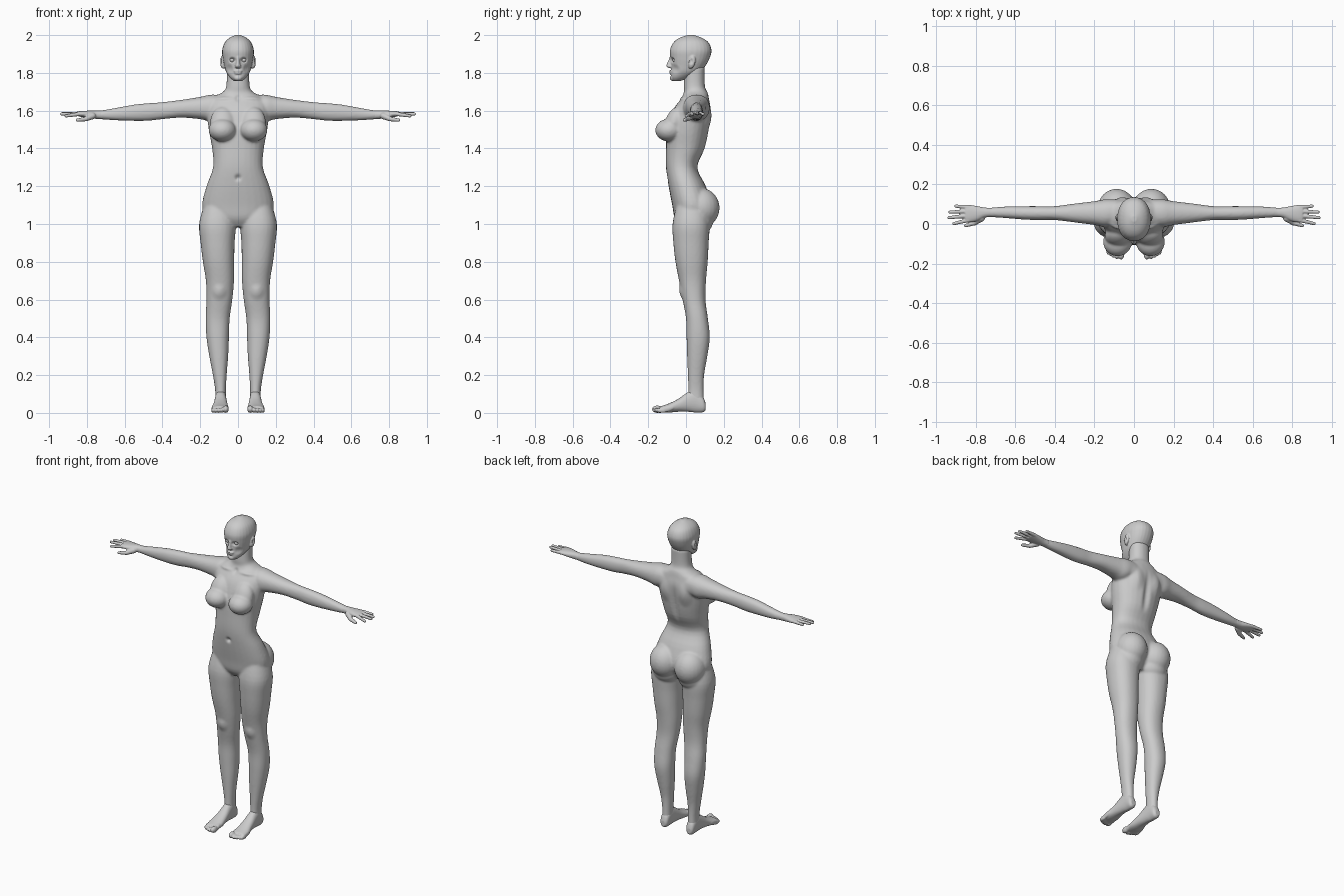
import bpy, bmesh, math
from mathutils import Vector, Matrix

AXES = {'x': (0, 1, 2), 'y': (1, 0, 2), 'z': (2, 0, 1)}


def catmull(p0, p1, p2, p3, t):
    return [b + .5 * t * (c - a + t * (2*a - 5*b + 4*c - d + t * (3*(b - c) + d - a)))
            for a, b, c, d in zip(p0, p1, p2, p3)]


def loft(bm, axis, rows, mirror=True, n=28, power=2.2, steps=4):
    """Skin rounded sections; each row is (position, a_min, a_max, b_min, b_max)."""
    fine = []
    for i in range(len(rows) - 1):
        q = [rows[max(i-1, 0)], rows[i], rows[i+1], rows[min(i+2, len(rows)-1)]]
        fine += [catmull(*q, k / steps) for k in range(steps)]
    fine.append(rows[-1])
    ia, i1, i2 = AXES[axis]
    for s in ((1, -1) if mirror else (1,)):
        rings = []
        for t, a0, a1, b0, b1 in fine:
            ring = []
            for k in range(n):
                w = 2 * math.pi * k / n
                c, d = math.cos(w), math.sin(w)
                p = [0, 0, 0]
                p[ia] = t
                p[i1] = (a0+a1)/2 + (a1-a0)/2 * math.copysign(abs(c)**(2/power), c)
                p[i2] = (b0+b1)/2 + (b1-b0)/2 * math.copysign(abs(d)**(2/power), d)
                ring.append(bm.verts.new((p[0] * s, p[1], p[2])))
            rings.append(ring)
        for r, q in zip(rings, rings[1:]):
            for k in range(n):
                bm.faces.new((r[k], r[(k+1) % n], q[(k+1) % n], q[k]))
        bm.faces.new(rings[0][::-1])
        bm.faces.new(rings[-1])


def blob(bm, c, r, tilt=0, mirror=True):
    """Ellipsoid, tilted about x."""
    for s in ((1, -1) if mirror else (1,)):
        m = (Matrix.Translation((c[0]*s, c[1], c[2])) @ Matrix.Rotation(tilt, 4, 'X')
             @ Matrix.Diagonal((*r, 1)))
        bmesh.ops.create_uvsphere(bm, u_segments=24, v_segments=16, radius=1, matrix=m)


def digit(bm, a, b, r0, r1):
    """Finger: a chain of overlapping balls."""
    a, b = Vector(a), Vector(b)
    for k in range(17):
        t = k / 16
        r = r0 + (r1 - r0) * t
        bmesh.ops.create_icosphere(bm, subdivisions=2, radius=r,
                                   matrix=Matrix.Translation(a.lerp(b, t)))


def finish(bm, name, voxel, smooth, pushes=()):
    """Fuse the volumes into one skin, push in details, and smooth."""
    bmesh.ops.recalc_face_normals(bm, faces=bm.faces)
    me = bpy.data.meshes.new(name)
    bm.to_mesh(me)
    bm.free()
    ob = bpy.data.objects.new(name, me)
    bpy.context.collection.objects.link(ob)
    mod = ob.modifiers.new("fuse", 'REMESH')
    mod.mode, mod.voxel_size = 'VOXEL', voxel
    dg = bpy.context.evaluated_depsgraph_get()
    ob.data = bpy.data.meshes.new_from_object(ob.evaluated_get(dg))
    ob.modifiers.clear()
    for c, rad, off in pushes:
        for s in ((1, -1) if c[0] else (1,)):
            for v in ob.data.vertices:
                d = sum(((p - q) / r)**2 for p, q, r in zip(v.co, (c[0]*s, c[1], c[2]), rad))
                if d < 1:
                    v.co += Vector((off[0]*s, off[1], off[2])) * (1 - d)**2
    sm = ob.modifiers.new("smooth", 'SMOOTH')
    sm.factor, sm.iterations = .5, smooth
    for p in ob.data.polygons:
        p.use_smooth = True
    return ob


def mirrored(ob, name):
    me = ob.data.copy()
    me.transform(Matrix.Scale(-1, 4, (1, 0, 0)))
    me.flip_normals()
    o = bpy.data.objects.new(name, me)
    bpy.context.collection.objects.link(o)
    m = o.modifiers.new("smooth", 'SMOOTH')
    m.factor, m.iterations = .5, ob.modifiers[0].iterations


# body: trunk and neck
bm = bmesh.new()
loft(bm, 'z', [(.985, -.07, .07, -.03, .08), (1.03, -.165, .165, -.06, .11),
               (1.1, -.19, .19, -.073, .135), (1.2, -.167, .167, -.092, .105),
               (1.3, -.132, .132, -.106, .06), (1.4, -.137, .137, -.106, .1),
               (1.5, -.155, .155, -.1, .122), (1.6, -.165, .165, -.07, .132),
               (1.66, -.15, .15, -.03, .122), (1.695, -.085, .085, -.012, .115),
               (1.73, -.062, .062, -.012, .1), (1.83, -.06, .06, -.005, .1)], False)
# body: legs
loft(bm, 'z', [(1.1, .03, .18, -.05, .11), (1.0, .012, .206, -.071, .125),
               (.9, .018, .198, -.067, .12), (.8, .02, .186, -.056, .115),
               (.7, .021, .17, -.037, .106), (.6, .03, .167, -.018, .103),
               (.5, .044, .171, 0, .116), (.4, .048, .167, .003, .126),
               (.3, .052, .152, .006, .113), (.2, .06, .133, .01, .096),
               (.12, .064, .121, .012, .093), (.05, .064, .12, .01, .095)])
# body: shoulders and arms
loft(bm, 'x', [(.06, .01, .12, 1.58, 1.68), (.14, -.015, .125, 1.545, 1.685),
               (.2, -.005, .115, 1.555, 1.673), (.3, .008, .103, 1.563, 1.657),
               (.4, .02, .09, 1.555, 1.645), (.47, .02, .09, 1.547, 1.64),
               (.55, .022, .09, 1.546, 1.632), (.65, .03, .088, 1.549, 1.614),
               (.73, .035, .082, 1.555, 1.6), (.76, .033, .082, 1.557, 1.6)])
# body: chest and seat volumes
blob(bm, (.083, -.09, 1.497), (.073, .073, .06))
blob(bm, (.08, -.062, 1.535), (.068, .05, .09), -.35)
blob(bm, (.088, .078, 1.085), (.096, .1, .105))
blob(bm, (.09, .06, 1.02), (.09, .085, .08))
finish(bm, "body", .007, 6, [
    ((0, -.1, 1.245), (.018, .03, .02), (0, .02, 0)),          # navel
    ((0, .13, 1.45), (.03, .06, .22), (0, -.014, 0)),          # spine groove
    ((.075, .12, 1.56), (.055, .06, .09), (0, .012, 0)),       # shoulder blades
    ((.1, -.02, .64), (.045, .05, .05), (0, -.01, 0)),         # kneecaps
    ((0, -.03, 1.665), (.018, .04, .025), (0, .012, 0)),       # throat hollow
    ((.09, -.03, 1.665), (.08, .05, .014), (0, -.01, .004)),   # collarbones
])

# head: skull, jaw, nose, lips and ears
bm = bmesh.new()
loft(bm, 'z', [(1.757, -.022, .022, -.068, -.03), (1.775, -.043, .043, -.08, .02),
               (1.805, -.063, .063, -.078, .075), (1.84, -.073, .073, -.078, .105),
               (1.88, -.081, .081, -.083, .126), (1.92, -.084, .084, -.085, .135),
               (1.96, -.071, .071, -.067, .12), (1.985, -.046, .046, -.035, .085),
               (2.001, -.012, .012, .012, .04)], False)
loft(bm, 'z', [(1.826, -.012, .012, -.092, -.06), (1.834, -.017, .017, -.103, -.06),
               (1.845, -.012, .012, -.103, -.06), (1.87, -.008, .008, -.092, -.06),
               (1.89, -.01, .01, -.085, -.06)], False, n=16)
blob(bm, (0, -.077, 1.809), (.024, .012, .006), 0, False)
blob(bm, (0, -.076, 1.798), (.02, .012, .007), 0, False)
blob(bm, (0, -.069, 1.772), (.022, .017, .015), 0, False)
blob(bm, (.083, .032, 1.858), (.011, .018, .034), -.2)
blob(bm, (.078, .024, 1.84), (.01, .012, .018))
finish(bm, "head", .004, 2, [
    ((.031, -.08, 1.868), (.024, .04, .018), (0, .017, 0)),    # eye sockets
    ((.05, -.07, 1.82), (.03, .05, .03), (-.004, .006, 0)),    # cheeks
    ((.094, .028, 1.862), (.02, .012, .02), (-.008, 0, 0)),    # ear hollows
])

# eyes
for s, side in ((1, "left"), (-1, "right")):
    bpy.ops.mesh.primitive_uv_sphere_add(segments=20, ring_count=12, radius=.013,
                                         location=(.031*s, -.058, 1.868))
    bpy.context.object.name = "eye_" + side
    bpy.ops.object.shade_smooth()

# hands
bm = bmesh.new()
loft(bm, 'x', [(.72, .036, .082, 1.556, 1.6), (.755, .032, .083, 1.557, 1.6),
               (.79, .016, .09, 1.56, 1.6), (.83, .008, .096, 1.567, 1.598),
               (.852, .012, .094, 1.572, 1.595)], False)
for y0, tx, ty, tz in ((.02, .91, .002, 1.572), (.042, .934, .032, 1.582),
                       (.064, .93, .06, 1.585), (.085, .9, .09, 1.582)):
    digit(bm, (.835, y0, 1.583), (tx, ty, tz), .0115, .0085)
digit(bm, (.77, .03, 1.572), (.805, .005, 1.556), .018, .013)
digit(bm, (.805, .005, 1.556), (.85, -.008, 1.55), .0125, .009)
mirrored(finish(bm, "hand_left", .0035, 2), "hand_right")

# feet
bm = bmesh.new()
loft(bm, 'y', [(.104, .078, .108, .015, .05), (.09, .066, .118, .003, .085),
               (.05, .063, .121, .002, .125), (.01, .06, .124, .006, .11),
               (-.04, .055, .13, .006, .075), (-.09, .05, .139, .002, .05),
               (-.135, .053, .139, .003, .035)], False)
for x, y, r in ((.065, -.152, .0165), (.087, -.15, .011), (.103, -.144, .0105),
                (.118, -.136, .01), (.131, -.127, .01)):
    blob(bm, (x, y, r + .003), (r, .028, r + .003), 0, False)
    blob(bm, (x, y + .03, .022), (r * .9, .04, .015), .3, False)
mirrored(finish(bm, "foot_left", .004, 2), "foot_right")
